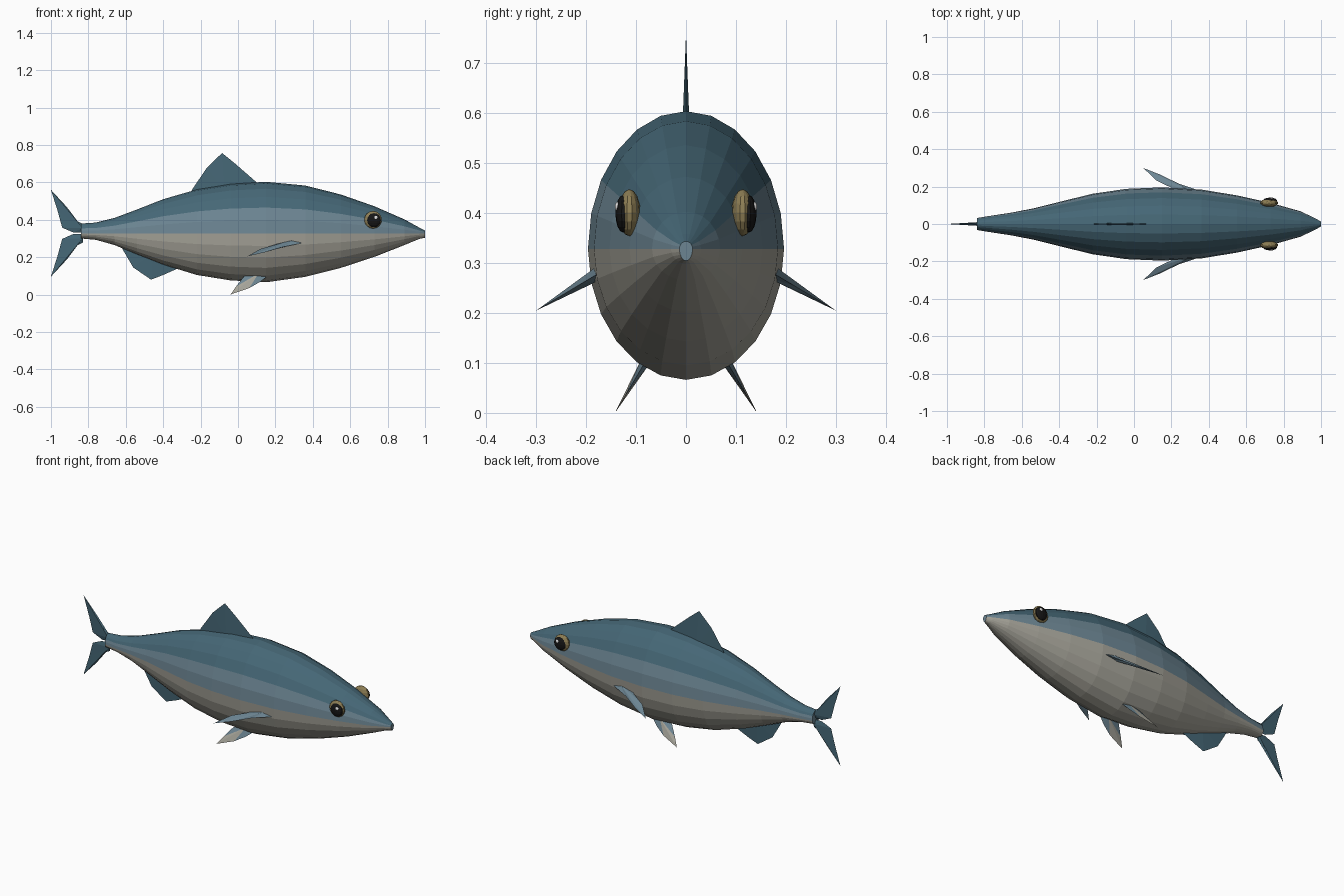
import bpy, bmesh, math
from mathutils import Vector

cube = bpy.data.objects.get("Cube")
if cube:
    bpy.data.objects.remove(cube, do_unlink=True)


def material(name, rgb):
    m = bpy.data.materials.new(name)
    m.use_nodes = True
    m.diffuse_color = (*rgb, 1)
    m.node_tree.nodes["Principled BSDF"].inputs["Base Color"].default_value = (*rgb, 1)
    return m


BACK = material("back teal", (0.06, 0.135, 0.18))
FLANK = material("flank blue grey", (0.15, 0.235, 0.29))
BELLY = material("belly silver", (0.38, 0.37, 0.32))
GOLD = material("eye gold", (0.27, 0.21, 0.09))
BLACK = material("pupil black", (0.008, 0.008, 0.008))
WHITE = material("glint white", (0.8, 0.8, 0.8))


def finish(name, bm, mats):
    bmesh.ops.recalc_face_normals(bm, faces=bm.faces)
    mesh = bpy.data.meshes.new(name)
    bm.to_mesh(mesh)
    bm.free()
    for m in mats:
        mesh.materials.append(m)
    ob = bpy.data.objects.new(name, mesh)
    bpy.context.collection.objects.link(ob)
    return ob


# Body: elliptical rings (x, top, bottom, half width) lofted from tail to nose
SIDES, MID = 24, 0.328
stations = [
    (-0.84, 0.38, 0.30, 0.032), (-0.76, 0.385, 0.293, 0.045),
    (-0.66, 0.41, 0.265, 0.06), (-0.54, 0.455, 0.215, 0.083),
    (-0.40, 0.51, 0.16, 0.118), (-0.22, 0.562, 0.105, 0.162),
    (-0.04, 0.592, 0.076, 0.188), (0.15, 0.603, 0.066, 0.196),
    (0.36, 0.583, 0.095, 0.184), (0.55, 0.535, 0.143, 0.153),
    (0.73, 0.472, 0.202, 0.113), (0.89, 0.402, 0.265, 0.068),
    (0.97, 0.358, 0.298, 0.03), (1.0, 0.343, 0.304, 0.013),
]
bm = bmesh.new()
rings = []
for x, top, bottom, half in stations:
    ring = []
    for i in range(SIDES):
        a = math.tau * i / SIDES
        s = math.sin(a)
        reach = top - MID if s > 0 else MID - bottom
        ring.append(bm.verts.new((x, half * math.cos(a), MID + reach * s)))
    rings.append(ring)
for r0, r1 in zip(rings, rings[1:]):
    for i in range(SIDES):
        j = (i + 1) % SIDES
        face = bm.faces.new((r0[i], r0[j], r1[j], r1[i]))
        height = math.sin(math.tau * (i + 0.5) / SIDES)
        face.material_index = 2 if height < 0 else (1 if height < 0.5 else 0)
for ring in (rings[0], rings[-1]):
    bm.faces.new(ring).material_index = 1
finish("body", bm, [BACK, FLANK, BELLY])


# Fins: an outline with sharp edges, thickest at the middle of the root
def fin(name, outline, origin, along, out, thick, mats, tip=9.0):
    origin, along, out = Vector(origin), Vector(along), Vector(out).normalized()
    normal = along.cross(out)
    place = lambda p: origin + along * p[0] + out * p[1]
    bm = bmesh.new()
    edge = [bm.verts.new(place(p)) for p in outline]
    root = (place(outline[0]) + place(outline[-1])) / 2
    for side in (-thick, thick):
        hub = bm.verts.new(root + normal * side)
        for a, b in zip(edge, edge[1:] + edge[:1]):
            f = bm.faces.new((a, b, hub))
            reach = max((v.co - origin).dot(out) for v in f.verts)
            f.material_index = int(reach > tip)
    return finish(name, bm, mats)


X, Z = (1, 0, 0), (0, 0, 1)
fin("dorsal_fin", [(-0.26, 0.53), (-0.24, 0.57), (-0.165, 0.68), (-0.085, 0.757),
                   (-0.015, 0.7), (0.1, 0.6), (0.12, 0.57)],
    (0, 0, 0), X, Z, 0.008, [BACK])
fin("anal_fin", [(-0.63, 0.27), (-0.61, 0.23), (-0.56, 0.145), (-0.465, 0.08),
                 (-0.4, 0.105), (-0.31, 0.145), (-0.28, 0.18)],
    (0, 0, 0), X, Z, 0.008, [BACK])

lobe = [(-0.83, 0.05), (-0.87, 0.07), (-0.915, 0.14), (-1.0, 0.232),
        (-0.963, 0.115), (-0.94, 0.03), (-0.88, 0.004), (-0.83, 0.004)]
fin("tail_upper_lobe", lobe, (0, 0, MID), X, Z, 0.01, [BACK])
fin("tail_lower_lobe", lobe, (0, 0, MID), X, (0, 0, -1), 0.01, [BACK])

pectoral = [(0.37, 0), (0.33, 0.02), (0.24, 0.055), (0.14, 0.112), (0.05, 0.153),
            (0.12, 0.075), (0.2, 0.03), (0.24, 0)]
pelvic = [(0.17, 0), (0.12, 0.045), (0.06, 0.085), (-0.04, 0.125),
          (-0.01, 0.075), (0.03, 0.015), (0.05, 0)]

# Paired fins and eyes
for label, s in (("left", 1), ("right", -1)):
    fin(label + "_pectoral_fin", pectoral, (0, s * 0.168, 0.283), X,
        (0, s * 0.87, -0.52), 0.014, [FLANK])
    fin(label + "_pelvic_fin", pelvic, (0, s * 0.078, 0.108), X,
        (0, s * 0.51, -0.86), 0.01, [FLANK, BELLY], 0.1)
    for part, centre, size, mat in (
            ("eye", (0.722, 0.113, 0.4), (0.048, 0.022, 0.047), GOLD),
            ("pupil", (0.727, 0.125, 0.398), (0.038, 0.016, 0.038), BLACK),
            ("glint", (0.737, 0.136, 0.412), (0.01, 0.006, 0.01), WHITE)):
        bm = bmesh.new()
        bmesh.ops.create_uvsphere(bm, u_segments=14, v_segments=8, radius=1)
        bmesh.ops.scale(bm, vec=size, verts=bm.verts)
        bmesh.ops.translate(bm, vec=(centre[0], s * centre[1], centre[2]), verts=bm.verts)
        finish(label + "_" + part, bm, [mat])
